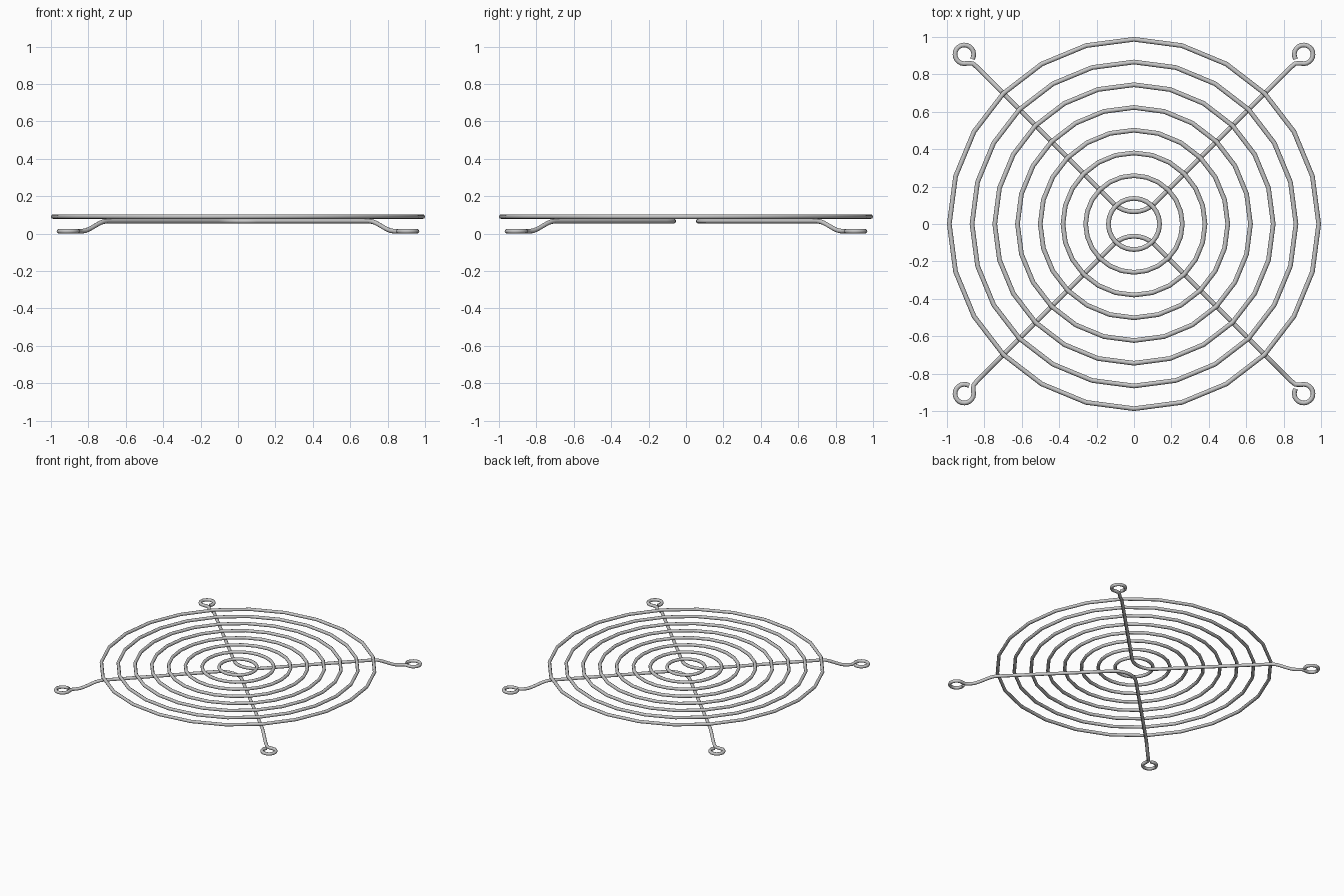
import bpy
from math import sin, cos, pi, radians, sqrt

cube = bpy.data.objects.get("Cube")
if cube:
    bpy.data.objects.remove(cube, do_unlink=True)

WIRE = 0.0125          # wire radius
RING_Z, ARM_Z, EYE_Z = 0.091, 0.067, 0.0128
GREY = (0.57, 0.57, 0.57, 1)

steel = bpy.data.materials.new("steel_grey")
steel.use_nodes = True
steel.diffuse_color = GREY
steel.node_tree.nodes["Principled BSDF"].inputs["Base Color"].default_value = GREY


def wire(name, points, closed=False):
    """Round wire swept along a list of points, turned into a smooth mesh."""
    curve = bpy.data.curves.new(name, "CURVE")
    curve.dimensions = "3D"
    curve.bevel_depth = WIRE
    curve.bevel_resolution = 2
    curve.use_fill_caps = True
    spline = curve.splines.new("POLY")
    spline.points.add(len(points) - 1)
    for p, co in zip(spline.points, points):
        p.co = (*co, 1)
    spline.use_cyclic_u = closed
    obj = bpy.data.objects.new(name, curve)
    bpy.context.collection.objects.link(obj)
    bpy.ops.object.select_all(action="DESELECT")
    obj.select_set(True)
    bpy.context.view_layer.objects.active = obj
    bpy.ops.object.convert(target="MESH")
    obj = bpy.context.object
    obj.data.materials.clear()
    obj.data.materials.append(steel)
    bpy.ops.object.shade_smooth_by_angle(angle=radians(50))


# Concentric rings
for i in range(8):
    r = 0.137 + i * (0.9875 - 0.137) / 7
    wire(f"guard_ring_{i + 1}",
         [(r * cos(k * pi / 12), r * sin(k * pi / 12), RING_Z) for k in range(24)], True)


def half_support(sx, sy, swap=False):
    """Arm from the middle bend out to the mounting eye, in one quadrant."""
    # bend near the middle
    bend = 0.065 / (sqrt(2) - 1)
    pts = []
    for k in range(5):
        a = k * pi / 16
        pts.append((bend * sin(a), bend * (sqrt(2) - cos(a)), ARM_Z))
    # straight arm, then an S-shaped drop to the mounting level
    for k in range(9):
        t = k / 8
        d = 0.70 + 0.135 * t
        s = t * t * (3 - 2 * t)
        pts.append((d, d, ARM_Z + (EYE_Z - ARM_Z) * s))
    pts.append((0.862, 0.858, EYE_Z))
    # open mounting eye
    for k in range(19):
        a = radians(-105 + k * 316 / 18)
        pts.append((0.907 + 0.05 * cos(a), 0.907 + 0.05 * sin(a), EYE_Z))
    if swap:
        pts = pts[:5] + [(y, x, z) for x, y, z in pts[5:]]
    return [(x * sx, y * sy, z) for x, y, z in pts]


# Two bent support wires, each ending in two eyes
for name, sy, swap in (("back_support", 1, False), ("front_support", -1, True)):
    left = half_support(1, sy)
    right = half_support(-1, sy, swap)
    wire(name, right[:0:-1] + left)
